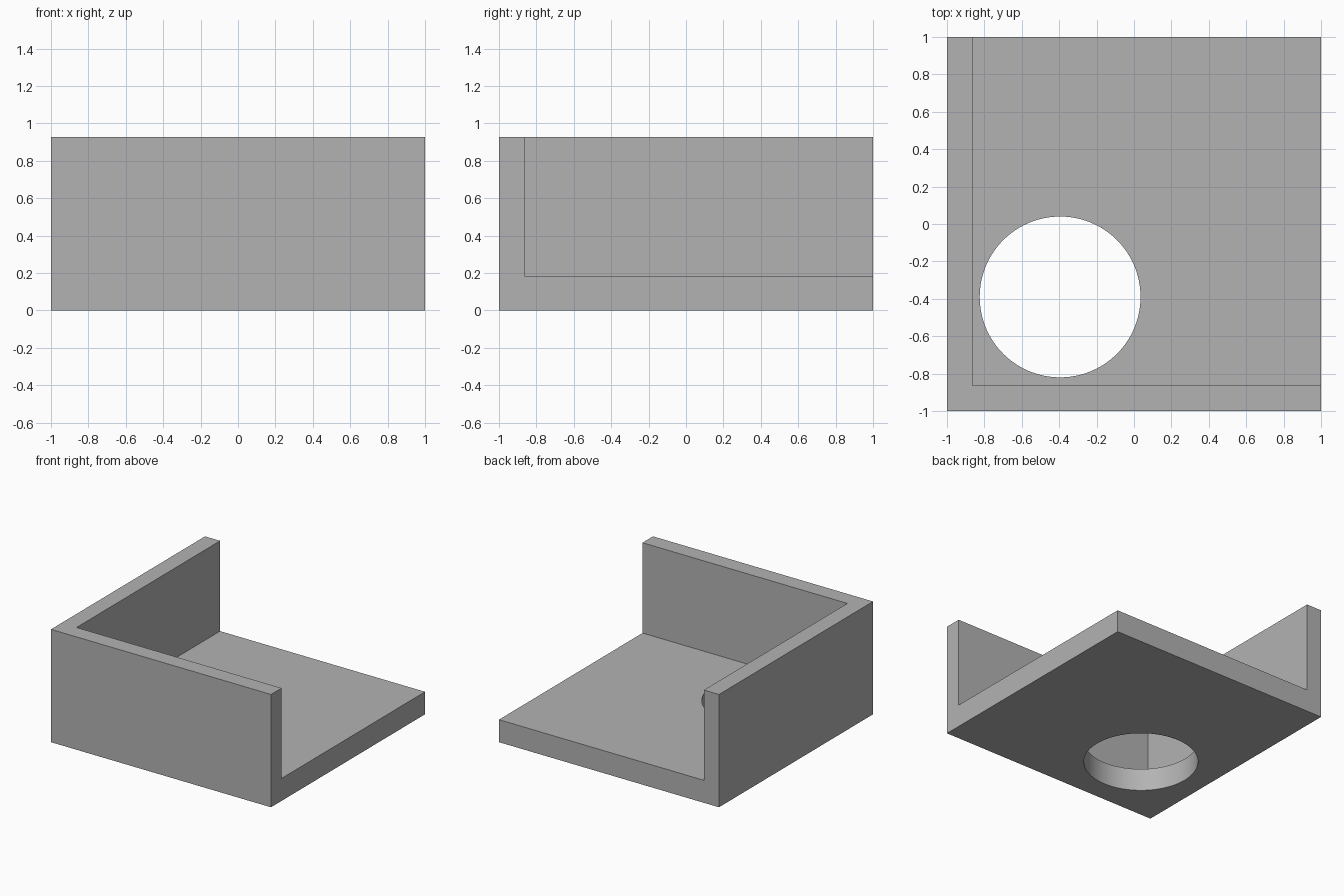
import bpy

old = bpy.data.objects.get("Cube")
if old:
    bpy.data.objects.remove(old)

HEIGHT, FLOOR, WALL = 0.927, 0.185, 0.137
HOLE_X, HOLE_Y, HOLE_R = -0.395, -0.39, 0.43

grey = bpy.data.materials.new("plain_grey")
grey.use_nodes = True
colour = (0.45, 0.45, 0.45, 1)
grey.diffuse_color = colour
grey.node_tree.nodes["Principled BSDF"].inputs["Base Color"].default_value = colour


def box(name, low, high):
    """Box between two opposite corners."""
    centre = [(a + b) / 2 for a, b in zip(low, high)]
    bpy.ops.mesh.primitive_cube_add(size=1, location=centre)
    obj = bpy.context.object
    obj.name = name
    obj.scale = [b - a for a, b in zip(low, high)]
    bpy.ops.object.transform_apply(location=True, rotation=False, scale=True)
    obj.data.materials.append(grey)
    return obj


def cut(target, cutter):
    """Subtract the cutter from the target and discard it."""
    cutter.hide_render = True
    mod = target.modifiers.new("cut", 'BOOLEAN')
    mod.operation = 'DIFFERENCE'
    mod.solver = 'EXACT'
    mod.object = cutter
    bpy.context.view_layer.objects.active = target
    bpy.ops.object.modifier_apply(modifier=mod.name)
    bpy.data.objects.remove(cutter)


# Solid block that becomes the corner bracket
bracket = box("corner_bracket", (-1, -1, 0), (1, 1, HEIGHT))

# Open space above the floor, leaving a front wall and a right wall
cut(bracket, box("pocket_cutter", (WALL - 1, WALL - 1, FLOOR), (1.5, 1.5, HEIGHT + 0.5)))

# Round hole through the floor near the walled corner
bpy.ops.mesh.primitive_cylinder_add(vertices=96, radius=HOLE_R, depth=FLOOR * 3,
                                    location=(HOLE_X, HOLE_Y, FLOOR / 2))
hole = bpy.context.object
hole.name = "hole_cutter"
hole.data.materials.append(grey)
cut(bracket, hole)

# Smooth hole wall, sharp edges elsewhere
bpy.ops.object.select_all(action='DESELECT')
bracket.select_set(True)
bpy.context.view_layer.objects.active = bracket
bpy.ops.object.shade_smooth_by_angle()
